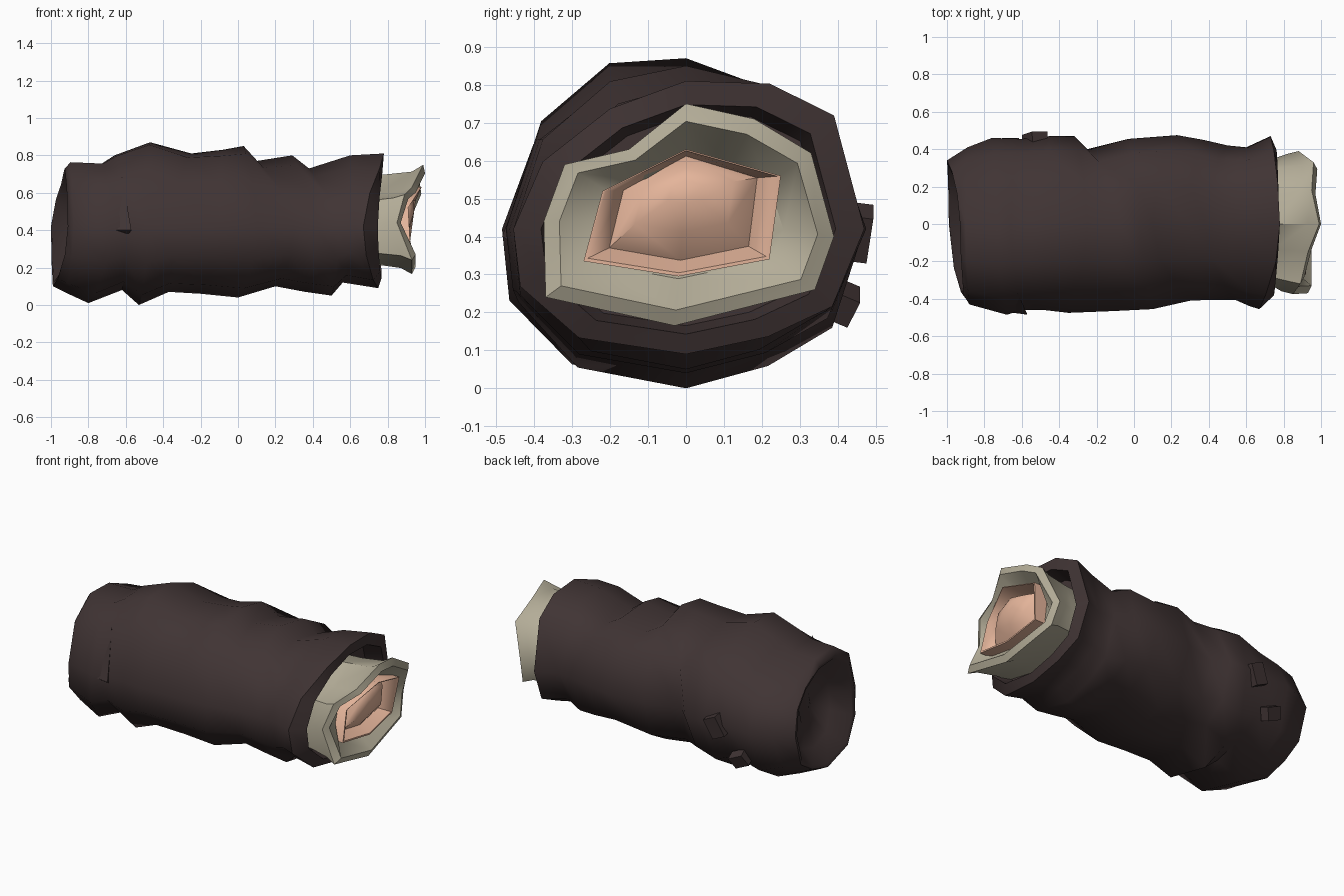
import bpy, bmesh, math
from mathutils import Vector, Euler

if "Cube" in bpy.data.objects:
    bpy.data.objects.remove(bpy.data.objects["Cube"], do_unlink=True)


def material(name, rgb):
    mat = bpy.data.materials.new(name)
    mat.use_nodes = True
    mat.diffuse_color = (*rgb, 1)
    mat.node_tree.nodes["Principled BSDF"].inputs["Base Color"].default_value = (*rgb, 1)
    return mat


brown = material("dark brown cloth", (0.051, 0.034, 0.034))
linen = material("pale linen", (0.456, 0.418, 0.314))
skin = material("skin", (0.78, 0.46, 0.325))


def finish(name, bm, mat, angle):
    """Turn a bmesh into a smooth object that keeps its sharp edges."""
    bmesh.ops.recalc_face_normals(bm, faces=bm.faces)
    mesh = bpy.data.meshes.new(name)
    bm.to_mesh(mesh)
    bm.free()
    mesh.materials.append(mat)
    mesh.shade_smooth()
    mesh.set_sharp_from_angle(angle=math.radians(angle))
    obj = bpy.data.objects.new(name, mesh)
    bpy.context.collection.objects.link(obj)
    return obj


def loft(name, rings, mat, angle):
    """Skin a list of equal-length point rings and close both ends."""
    bm = bmesh.new()
    loops = [[bm.verts.new(p) for p in ring] for ring in rings]
    count = len(loops[0])
    for a, b in zip(loops, loops[1:]):
        for i in range(count):
            j = (i + 1) % count
            bm.faces.new((a[i], a[j], b[j], b[i]))
    bm.faces.new(loops[0])
    bm.faces.new(loops[-1])
    return finish(name, bm, mat, angle)


def resize(ring, wide, tall, centre_z, x=None, shift=0.0):
    """Scale a ring about the arm axis, shifting it or flattening it at x."""
    return [Vector((min(1.0, p[0] + shift) if x is None else x,
                    p[1] * wide,
                    centre_z + (p[2] - centre_z) * tall)) for p in ring]


# Sleeve: each ring gives (x, extent) at the top, bottom, front and back
AXIS = 0.42
LEAN = 0.32
folds = [
    ((-.93, .72), (-.99, .10), (-.91, -.38), (-1.0, .34)),
    ((-.90, .755), (-.93, .07), (-.88, -.43), (-.89, .41)),
    ((-.73, .755), (-.8, .01), (-.68, -.485), (-.76, .46)),
    ((-.66, .80), (-.62, .08), (-.6, -.46), (-.6, .455)),
    ((-.47, .87), (-.53, 0), (-.48, -.46), (-.45, .47)),
    ((-.25, .81), (-.37, .07), (-.35, -.475), (-.32, .47)),
    ((-.08, .83), (-.2, .06), (-.1, -.465), (-.25, .40)),
    ((.03, .85), (0, .04), (.1, -.455), (-.03, .455)),
    ((.1, .77), (.2, .10), (.3, -.41), (.23, .475)),
    ((.29, .80), (.36, .07), (.42, -.405), (.37, .45)),
    ((.38, .73), (.5, .05), (.54, -.405), (.5, .42)),
    ((.6, .80), (.56, .12), (.62, -.44), (.6, .41)),
    ((.78, .81), (.75, .09), (.67, -.455), (.73, .47)),
]
# Cross-section of the sleeve, as shares of the extents
section = [
    (1, 0), (.83, .64), (.47, .88), (0, 1), (-.44, .91), (-.83, .56),
    (-1, 0), (-.96, -.46), (-.62, -.87), (0, -1), (.46, -.86), (.82, -.62),
]


def sleeve_ring(top, bottom, front, back):
    ring = []
    for u, v in section:
        side = back if u > 0 else front
        cap = top if v > 0 else bottom
        share = u * u / (u * u + v * v)
        x = share * side[0] + (1 - share) * cap[0]
        # The upper half leans forward near the shoulder and back at the cuff
        lift = 1 + LEAN * x * u if v > 0 else 1
        ring.append(Vector((x, abs(u) * side[1], AXIS + abs(v) * lift * (cap[1] - AXIS))))
    return ring


sleeve = [sleeve_ring(*fold) for fold in folds]
# The shoulder end is a shallow bowl inside a narrow rim
bowl = [resize(sleeve[0], size, size, AXIS, shift=depth)
        for size, depth in ((.3, .13), (.7, .1), (.93, .005))]
cuff_lip = resize(sleeve[-1], 0.84, 0.84, AXIS)
for p in cuff_lip:
    p.x = 0.25 * p.x + 0.58
cuff_inside = resize(cuff_lip, 0.92, 0.92, AXIS, x=0.66)
loft("sleeve", bowl + sleeve + [cuff_lip, cuff_inside], brown, 56)

# Shirt cuff: uneven flared opening with a bevelled edge and hollow inside
shirt_edge = [
    (.99, 0, .75), (.95, .18, .71), (.96, .33, .62), (.88, .39, .4),
    (.9, .34, .26), (.93, -.03, .165), (.93, -.37, .24),
    (.85, -.375, .44), (.89, -.32, .59), (.93, -.15, .63),
]
SHIRT_Z = 0.44
loft("shirt_cuff", [
    resize(shirt_edge, 0.88, 0.8, SHIRT_Z, x=0.62),
    resize(shirt_edge, 0.9, 0.82, SHIRT_Z, x=0.75),
    resize(shirt_edge, 0.96, 0.88, SHIRT_Z, shift=-0.06),
    shirt_edge,
    resize(shirt_edge, 0.89, 0.85, SHIRT_Z, shift=0.02),
    resize(shirt_edge, 0.66, 0.55, SHIRT_Z, x=0.85),
], linen, 45)

# Wrist: short tube with an inward rim around a domed end
wrist_edge = [
    (.98, 0, .63), (.95, .25, .56), (.92, .22, .34),
    (.93, -.02, .295), (.92, -.27, .335), (.91, -.22, .52),
]
WRIST_Z = 0.53
loft("wrist", [
    resize(wrist_edge, 1, 1, WRIST_Z, x=0.8),
    wrist_edge,
    resize(wrist_edge, 0.96, 0.96, WRIST_Z),
    resize(wrist_edge, 0.75, 0.82, WRIST_Z, x=0.86),
    resize(wrist_edge, 0.5, 0.5, WRIST_Z, x=0.92),
    resize(wrist_edge, 0.18, 0.18, WRIST_Z, x=0.94),
], skin, 60)


# Buttons on the back of the sleeve
def button(name, location, size, rotation):
    bm = bmesh.new()
    bmesh.ops.create_cube(bm, size=1)
    bmesh.ops.scale(bm, vec=size, verts=bm.verts)
    obj = finish(name, bm, brown, 30)
    obj.location = location
    obj.rotation_euler = Euler([math.radians(a) for a in rotation])


button("upper_button", (-.53, .455, .41), (.09, .06, .13), (-8, 25, 0))
button("lower_button", (-.67, .415, .225), (.1, .06, .08), (-25, 25, 0))

# Pinched cloth: a shallow wedge lying on the front of the sleeve
crease = bmesh.new()
corners = [(-.62, -.37, .69), (-.68, -.47, .4), (-.57, -.485, .4), (-.6, -.42, .36)]
bmesh.ops.convex_hull(crease, input=[crease.verts.new(p) for p in corners])
finish("front_crease", crease, brown, 20)
